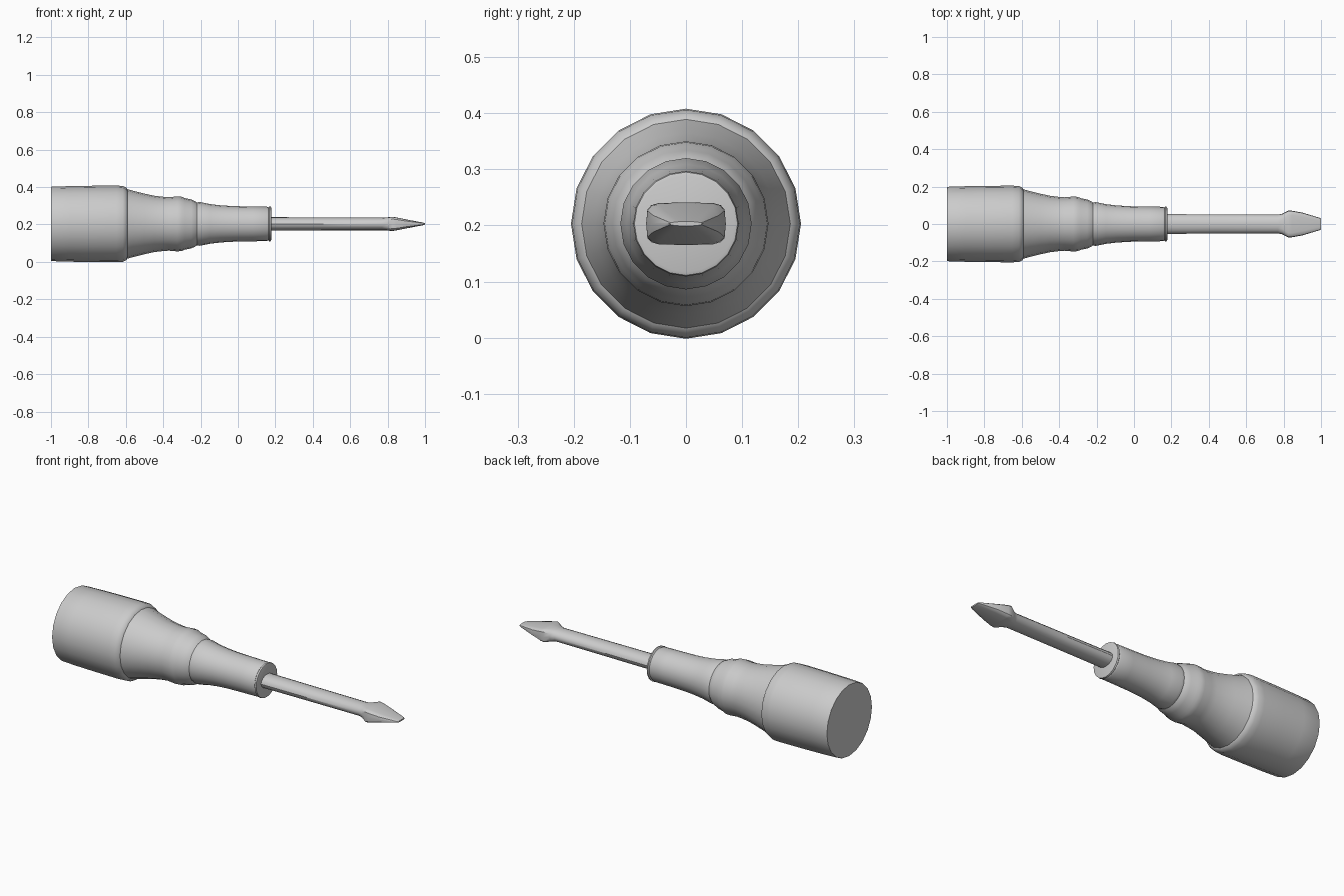
import bpy, bmesh
from math import sin, cos, pi, copysign, radians

if "Cube" in bpy.data.objects:
    bpy.data.objects.remove(bpy.data.objects["Cube"])

AXIS_Z = 0.203


def loft(name, sections, sides):
    """Bridge sections (x, half_y, half_z, exponent) along x and cap both ends."""
    bm = bmesh.new()
    rings = []
    for x, hy, hz, e in sections:
        ring = []
        for i in range(sides):
            a = 2 * pi * i / sides
            s, c = sin(a), cos(a)
            y = hy * copysign(abs(s) ** e, s) if abs(s) > 1e-6 else 0
            z = hz * copysign(abs(c) ** e, c) if abs(c) > 1e-6 else 0
            ring.append(bm.verts.new((x, y, AXIS_Z + z)))
        rings.append(ring)
    for a, b in zip(rings, rings[1:]):
        for i in range(sides):
            j = (i + 1) % sides
            bm.faces.new((a[i], a[j], b[j], b[i]))
    bm.faces.new(rings[0])
    bm.faces.new(rings[-1])
    bmesh.ops.recalc_face_normals(bm, faces=bm.faces)
    me = bpy.data.meshes.new(name)
    bm.to_mesh(me)
    bm.free()
    ob = bpy.data.objects.new(name, me)
    bpy.context.collection.objects.link(ob)
    bpy.ops.object.select_all(action='DESELECT')
    ob.select_set(True)
    bpy.context.view_layer.objects.active = ob
    bpy.ops.object.shade_smooth_by_angle(angle=radians(32))
    return ob


# Handle: turned profile of (x, radius), 20 sides
profile = [
    (-1.0, 0.197), (-0.995, 0.199), (-0.90, 0.202), (-0.78, 0.204),
    (-0.65, 0.205), (-0.615, 0.203), (-0.597, 0.194), (-0.592, 0.186),
    (-0.56, 0.177), (-0.50, 0.162), (-0.45, 0.151), (-0.40, 0.145),
    (-0.37, 0.143), (-0.325, 0.147), (-0.30, 0.145), (-0.285, 0.138),
    (-0.25, 0.131), (-0.23, 0.122), (-0.22, 0.115), (-0.205, 0.117),
    (-0.15, 0.106), (-0.09, 0.099), (-0.02, 0.095), (0.08, 0.093),
    (0.155, 0.092), (0.163, 0.088), (0.168, 0.094), (0.176, 0.092), (0.178, 0.086)]
loft("handle", [(x, r, r, 1.0) for x, r in profile], 20)

# Shaft flaring into a flat blade: oval, then squarish, then a thin tip
loft("shaft_and_blade", [
    (0.15, 0.053, 0.036, 1.0),
    (0.45, 0.051, 0.035, 1.0),
    (0.77, 0.050, 0.034, 1.0),
    (0.795, 0.056, 0.035, 0.75),
    (0.825, 0.071, 0.038, 0.4),
    (0.845, 0.071, 0.035, 0.4),
    (0.90, 0.061, 0.024, 0.5),
    (0.99, 0.034, 0.007, 0.7),
    (1.0, 0.029, 0.004, 0.9)], 16)
